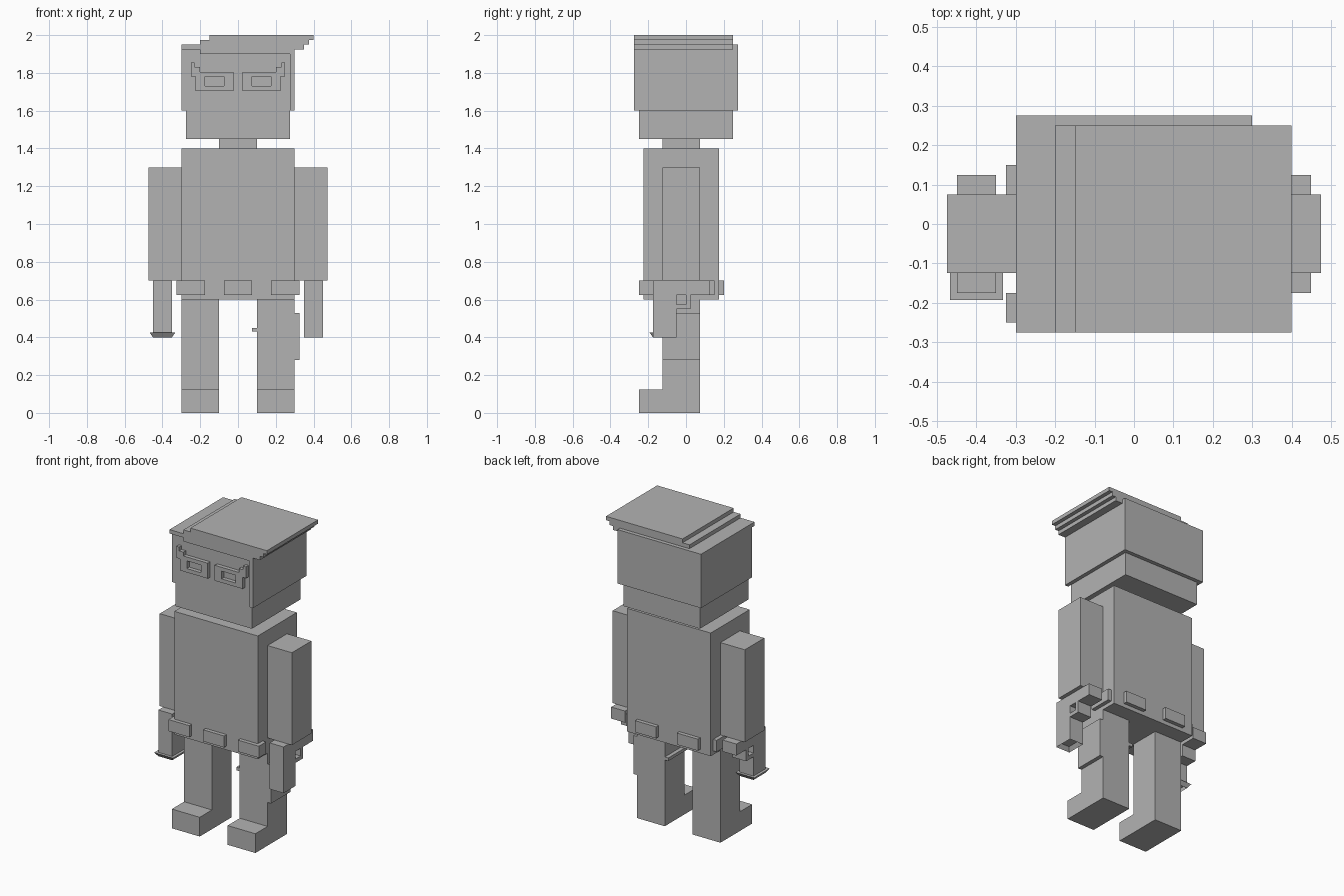
import bpy, bmesh

cube = bpy.data.objects.get("Cube")
if cube:
    bpy.data.objects.remove(cube, do_unlink=True)

# Single plain grey
GREY = (0.45, 0.45, 0.45, 1)
grey = bpy.data.materials.new("plain grey")
grey.use_nodes = True
grey.diffuse_color = GREY
grey.node_tree.nodes["Principled BSDF"].inputs["Base Color"].default_value = GREY


def finish(name, bm):
    bmesh.ops.recalc_face_normals(bm, faces=bm.faces[:])
    mesh = bpy.data.meshes.new(name)
    bm.to_mesh(mesh)
    bm.free()
    mesh.materials.append(grey)
    obj = bpy.data.objects.new(name, mesh)
    bpy.context.collection.objects.link(obj)
    return obj


def span(values, lo, hi):
    return [lo if v < 0 else hi for v in values]


def box(name, x, y, z, side=1, bore=0):
    """Box between limits; side=-1 mirrors it in x, bore sinks a hole in its underside."""
    bm = bmesh.new()
    bmesh.ops.create_cube(bm, size=2)
    for v in bm.verts:
        v.co = (side * (x[0] if v.co.x < 0 else x[1]),
                y[0] if v.co.y < 0 else y[1],
                z[0] if v.co.z < 0 else z[1])
    if bore:
        face = min(bm.faces, key=lambda f: f.calc_center_median().z)
        bmesh.ops.inset_region(bm, faces=[face], thickness=bore)
        for v in face.verts:
            v.co.z += bore
    return finish(name, bm)


def prism(name, outline, start, depth, axis, side=1):
    """Extrude an outline along x (outline is y,z) or along y (outline is x,z)."""
    bm = bmesh.new()
    place = (lambda a, b, d: (side * d, a, b)) if axis == "x" else (lambda a, b, d: (side * a, d, b))
    face = bm.faces.new([bm.verts.new(place(a, b, start)) for a, b in outline])
    ext = bmesh.ops.extrude_face_region(bm, geom=[face])["geom"]
    for v in ext:
        if isinstance(v, bmesh.types.BMVert):
            v.co["xy".index(axis)] += depth * (side if axis == "x" else 1)
    return finish(name, bm)


# Head
box("jaw", (-.275, .275), (-.25, .25), (1.45, 1.6))
box("head", (-.3, .3), (-.25, .275), (1.6, 1.95))
box("side_lock", (.275, .3), (-.275, -.25), (1.6, 1.925))
box("neck", (-.1, .1), (-.125, .075), (1.4, 1.45))

# Swept hair, stacked slabs from fringe to crown
slabs = [(-.2, .3), (-.3, .35), (-.2, .375), (-.15, .4)]
for i, x in enumerate(slabs):
    z = 1.9 + i * .025
    box("hair_layer_%d" % (i + 1), x, (-.275, .25 if i else -.25), (z, z + .025))

# Torso
box("torso", (-.3, .3), (-.225, .175), (.6, 1.4))

# Belt pouches on the centre line
BELT = (.625, .7)
box("front_pouch", (-.075, .075), (-.25, -.225), BELT)

for side, word in ((1, "left"), (-1, "right")):
    # Glasses: lens rim with opening, and stepped temple
    lens = bmesh.new()
    rings = [[lens.verts.new((side * a, -.275, b)) for a, b in
              ((lo, bot), (hi, bot), (hi, top), (lo, top))]
             for lo, hi, bot, top in ((.025, .225, 1.705, 1.805), (.075, .175, 1.73, 1.78))]
    for i in range(4):
        j = (i + 1) % 4
        lens.faces.new((rings[0][i], rings[0][j], rings[1][j], rings[1][i]))
    ext = bmesh.ops.extrude_face_region(lens, geom=lens.faces[:])["geom"]
    for v in ext:
        if isinstance(v, bmesh.types.BMVert):
            v.co.y += .025
    finish(word + "_lens_rim", lens)
    prism(word + "_temple",
          [(.225, 1.78), (.25, 1.78), (.25, 1.855), (.23, 1.855),
           (.23, 1.83), (.2, 1.83), (.2, 1.805), (.225, 1.805)],
          -.275, .025, "y", side)

    # Arm
    box(word + "_arm", (.3, .475), (-.125, .075), (.7, 1.3), side)

    # Hand tool: bored barrel, grip and guard loop
    box(word + "_barrel", (.35, .45), (-.175, -.05), (.4, .7), side, bore=.025)
    box(word + "_grip", (.35, .45), (-.05, .125), BELT, side)
    prism(word + "_guard",
          [(-.05, .55), (.025, .55), (.025, .625), (0, .625), (0, .575), (-.05, .575)],
          .35, .1, "x", side)

    # Pouches around the belt
    box(word + "_corner_pouch", (.175, .325), (-.25, -.175), BELT, side)
    box(word + "_side_pouch", (.3, .325), (0, .15), BELT, side)
    box(word + "_back_pouch", (.075, .225), (.175, .2), BELT, side)

    # Leg with foot
    prism(word + "_leg",
          [(-.25, 0), (.075, 0), (.075, .6), (-.125, .6), (-.125, .125), (-.25, .125)],
          .1, .2, "x", side)

# Thigh holster and its inner strap
box("holster", (.3, .325), (-.125, .075), (.28, .53))
box("holster_strap", (.075, .1), (-.125, .075), (.43, .45))
